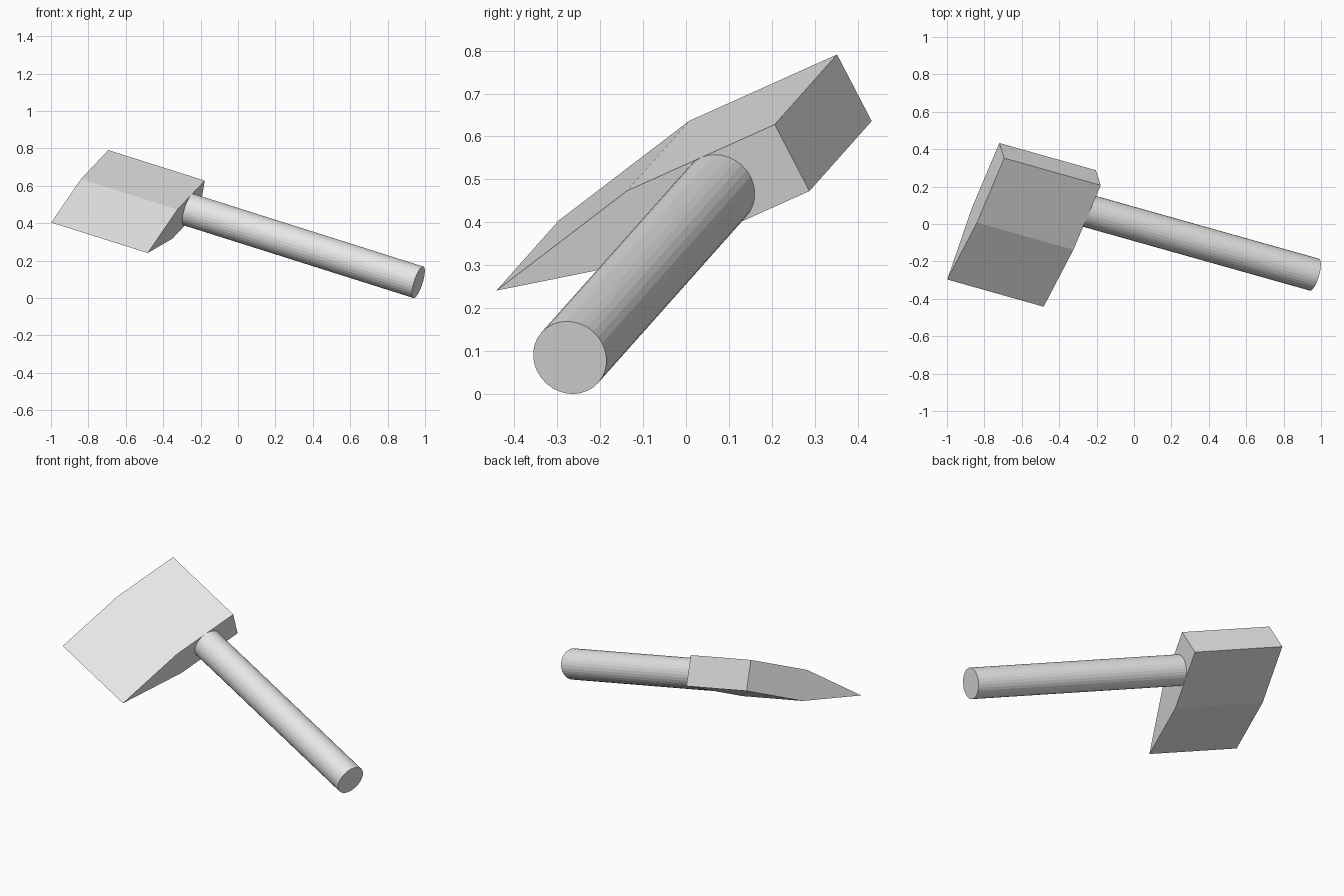
import bpy
import bmesh
import math
from mathutils import Matrix, Vector

cube = bpy.data.objects.get("Cube")
if cube:
    bpy.data.objects.remove(cube, do_unlink=True)

# One plain grey for the whole tool
grey = bpy.data.materials.new("light grey")
grey.use_nodes = True
grey.diffuse_color = (0.8, 0.8, 0.8, 1)
grey.node_tree.nodes["Principled BSDF"].inputs["Base Color"].default_value = (0.8, 0.8, 0.8, 1)

# Tilted frame: x along the handle, y to the back of the head, z across its thickness.
# The origin is where the handle meets the head.
along = Vector((0.92, -0.259, -0.291)).normalized()
back = Vector((0.358, 0.852, 0.383))
up = along.cross(back).normalized()
back = up.cross(along)
pose = Matrix((along, back, up)).transposed().to_4x4()
pose.translation = (-0.264, 0.075, 0.473)

RADIUS = 0.0885       # handle radius and half the head thickness
HANDLE_LENGTH = 1.334
HEAD_WIDTH = 0.56
HALF_BLOCK = 0.2025   # half the length of the square part of the head
BLADE = 0.405         # length of the tapering part


def add_part(name, bm):
    bmesh.ops.recalc_face_normals(bm, faces=bm.faces)
    mesh = bpy.data.meshes.new(name)
    bm.to_mesh(mesh)
    bm.free()
    mesh.materials.append(grey)
    obj = bpy.data.objects.new(name, mesh)
    obj.matrix_world = pose
    bpy.context.collection.objects.link(obj)
    return obj


# Head: block with a wedge blade, extruded along the handle direction
profile = [(-HALF_BLOCK - BLADE, 0), (-HALF_BLOCK, RADIUS), (HALF_BLOCK, RADIUS),
           (HALF_BLOCK, -RADIUS), (-HALF_BLOCK, -RADIUS)]
bm = bmesh.new()
side = bm.faces.new([bm.verts.new((0, y, z)) for y, z in profile])
extruded = bmesh.ops.extrude_face_region(bm, geom=[side], use_keep_orig=True)
verts = [v for v in extruded["geom"] if isinstance(v, bmesh.types.BMVert)]
bmesh.ops.translate(bm, verts=verts, vec=(-HEAD_WIDTH, 0, 0))
add_part("axe_head", bm)

# Handle: faceted cylinder standing out from the middle of the block
bm = bmesh.new()
bmesh.ops.create_cone(
    bm, cap_ends=True, segments=32, radius1=RADIUS, radius2=RADIUS, depth=HANDLE_LENGTH,
    matrix=Matrix.Translation((HANDLE_LENGTH / 2, 0, 0)) @ Matrix.Rotation(math.pi / 2, 4, 'Y'))
add_part("handle", bm)
